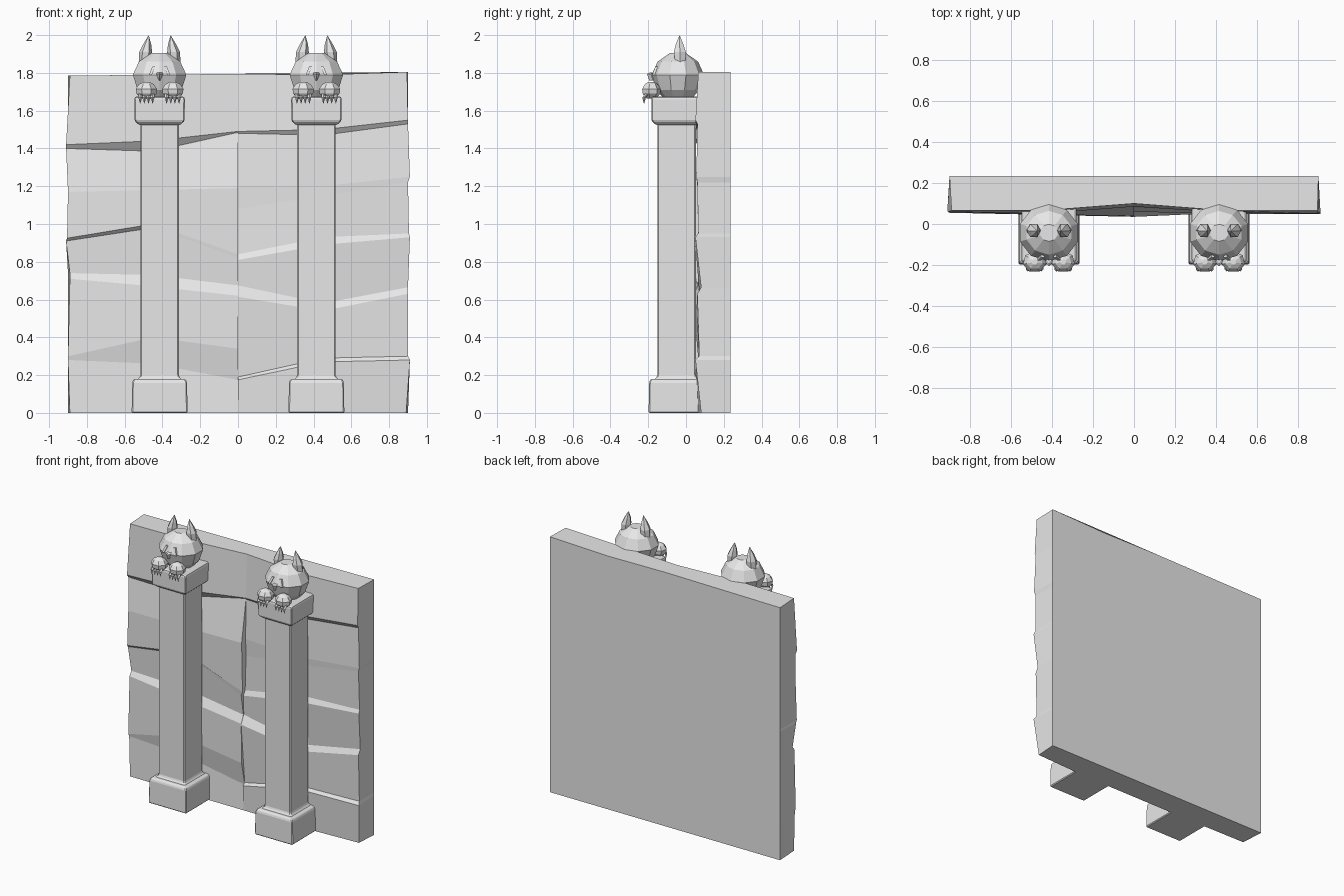
import bpy
import bmesh
from math import sin, cos, pi

cube = bpy.data.objects.get("Cube")
if cube:
    bpy.data.objects.remove(cube, do_unlink=True)

# One pale stone material for everything
stone = bpy.data.materials.new("pale_stone")
stone.use_nodes = True
stone.diffuse_color = (0.8, 0.8, 0.8, 1)
stone.node_tree.nodes["Principled BSDF"].inputs["Base Color"].default_value = (0.8, 0.8, 0.8, 1)


def skin(name, rings, bevel=0):
    """Closed flat-shaded mesh through rings of equal point count."""
    bm = bmesh.new()
    loops = [[bm.verts.new(p) for p in ring] for ring in rings]
    count = len(loops[0])
    for low, high in zip(loops, loops[1:]):
        for i in range(count):
            j = (i + 1) % count
            bm.faces.new((low[i], low[j], high[j], high[i]))
    bm.faces.new(loops[0][::-1])
    bm.faces.new(loops[-1])
    bmesh.ops.remove_doubles(bm, verts=bm.verts, dist=0.0002)
    bmesh.ops.recalc_face_normals(bm, faces=bm.faces)
    mesh = bpy.data.meshes.new(name)
    bm.to_mesh(mesh)
    bm.free()
    mesh.materials.append(stone)
    obj = bpy.data.objects.new(name, mesh)
    bpy.context.collection.objects.link(obj)
    if bevel:
        mod = obj.modifiers.new("soft_edges", 'BEVEL')
        mod.width = bevel
        mod.segments = 1
        mod.limit_method = 'ANGLE'
    return obj


def ring(x, y, z, rx, ry, sides, turn=0.0):
    angles = [2 * pi * i / sides + turn for i in range(sides)]
    return [(x + rx * cos(a), y + ry * sin(a), z) for a in angles]


def square(x, y, z, half):
    return [(x + a * half, y + b * half, z) for a, b in ((-1, -1), (1, -1), (1, 1), (-1, 1))]


# Wall halves: each row gives the outer edge x, then heights and depths
# at the outer edge, behind the pillar and at the centre crack
BACK = 0.235
right_rows = [
    (.89, 0, 0, 0, .065, .06, .06),
    (.90, .28, .26, .175, .07, .065, .075),
    (.90, .30, .40, .34, .06, .045, .04),
    (.89, .71, .67, .62, .06, .045, .035),
    (.89, .74, .73, .675, .08, .075, .06),
    (.91, .91, .98, .82, .07, .065, .035),
    (.905, .925, 1., .84, .055, .045, .05),
    (.90, 1.17, 1.18, 1.19, .06, .045, .04),
    (.91, 1.4, 1.385, 1.485, .075, .09, .09),
    (.91, 1.42, 1.44, 1.49, .06, .05, .085),
    (.89, 1.785, 1.79, 1.795, .065, .065, .1),
]
left_rows = [
    (.89, 0, 0, 0, .08, .06, .06),
    (.91, .28, .27, .175, .05, .05, .055),
    (.90, .3, .29, .19, .07, .065, .075),
    (.90, .63, .54, .615, .06, .055, .035),
    (.90, .665, .58, .675, .08, .075, .065),
    (.91, .93, .89, .81, .05, .05, .06),
    (.905, .95, .93, .84, .065, .065, .08),
    (.90, 1.22, 1.15, 1.08, .06, .06, .09),
    (.91, 1.25, 1.2, 1.2, .055, .06, .085),
    (.90, 1.53, 1.47, 1.48, .06, .08, .09),
    (.90, 1.55, 1.5, 1.49, .05, .055, .085),
    (.895, 1.805, 1.79, 1.795, .065, .065, .1),
]
for name, side, rows in (("right", -1, right_rows), ("left", 1, left_rows)):
    layers = []
    for edge, z1, z2, z3, y1, y2, y3 in rows:
        layers.append([(side * edge, y1, z1), (side * .45, y2, z2), (0, y3, z3),
                       (0, BACK, z3), (side * .45, BACK, z2), (side * .9, BACK, z1)])
    skin(name + "_wall_half", layers)


def pillar(name, cx):
    for part, profile in (
        ("base", ((.148, 0), (.145, .165), (.135, .18))),
        ("shaft", ((.118, .175), (.102, .195), (.102, 1.53))),
        ("capital", ((.11, 1.525), (.132, 1.545), (.134, 1.665), (.128, 1.675))),
    ):
        skin(f"{name}_pillar_{part}", [square(cx, -.05, z, h) for h, z in profile], .006)


def beast(name, cx):
    # Faceted head
    skin(name + "_head", [ring(cx, -.043, z, r, r * .93, 10, pi / 10) for z, r in
                          ((1.67, .085), (1.71, .122), (1.79, .149), (1.86, .115), (1.905, .045))])
    # Small wedge nose
    skin(name + "_nose", [ring(cx, y, z, r, .02, 4) for y, z, r in
                          ((-.175, 1.76, .004), (-.186, 1.795, .018), (-.172, 1.802, .014))])
    for label, s in (("right", -1), ("left", 1)):
        # Pointed ear, broad at the middle
        skin(f"{name}_{label}_ear", [ring(cx + s * x, y, z, rx, ry, 6) for x, y, z, rx, ry in
                                     ((.078, -.03, 1.85, .033, .03), (.074, -.032, 1.91, .034, .037),
                                      (.066, -.034, 1.95, .022, .024), (.058, -.034, 2, 0, 0))])
        # Slanted brow over the eye
        skin(f"{name}_{label}_eye", [ring(cx + s * x, y, z, .011, .009, 4, pi / 4) for x, y, z in
                                     ((.048, -.172, 1.79), (.03, -.156, 1.835))])
        # Paw resting over the capital, with hanging claws
        px = cx + s * .07
        skin(f"{name}_{label}_paw", [ring(px, -.185, z, r, r * .9, 7, pi / 2) for z, r in
                                     ((1.665, .03), (1.69, .054), (1.715, .058), (1.74, .04), (1.753, .015))])
        for i in range(4):
            x = px + (i - 1.5) * .022
            skin(f"{name}_{label}_claw_{i + 1}",
                 [ring(x, y, z, r, r, 4) for y, z, r in
                  ((-.205, 1.69, .01), (-.222, 1.67, .01), (-.222, 1.638, .001))])


for name, cx in (("right", -.415), ("left", .415)):
    pillar(name, cx)
    beast(name, cx)
